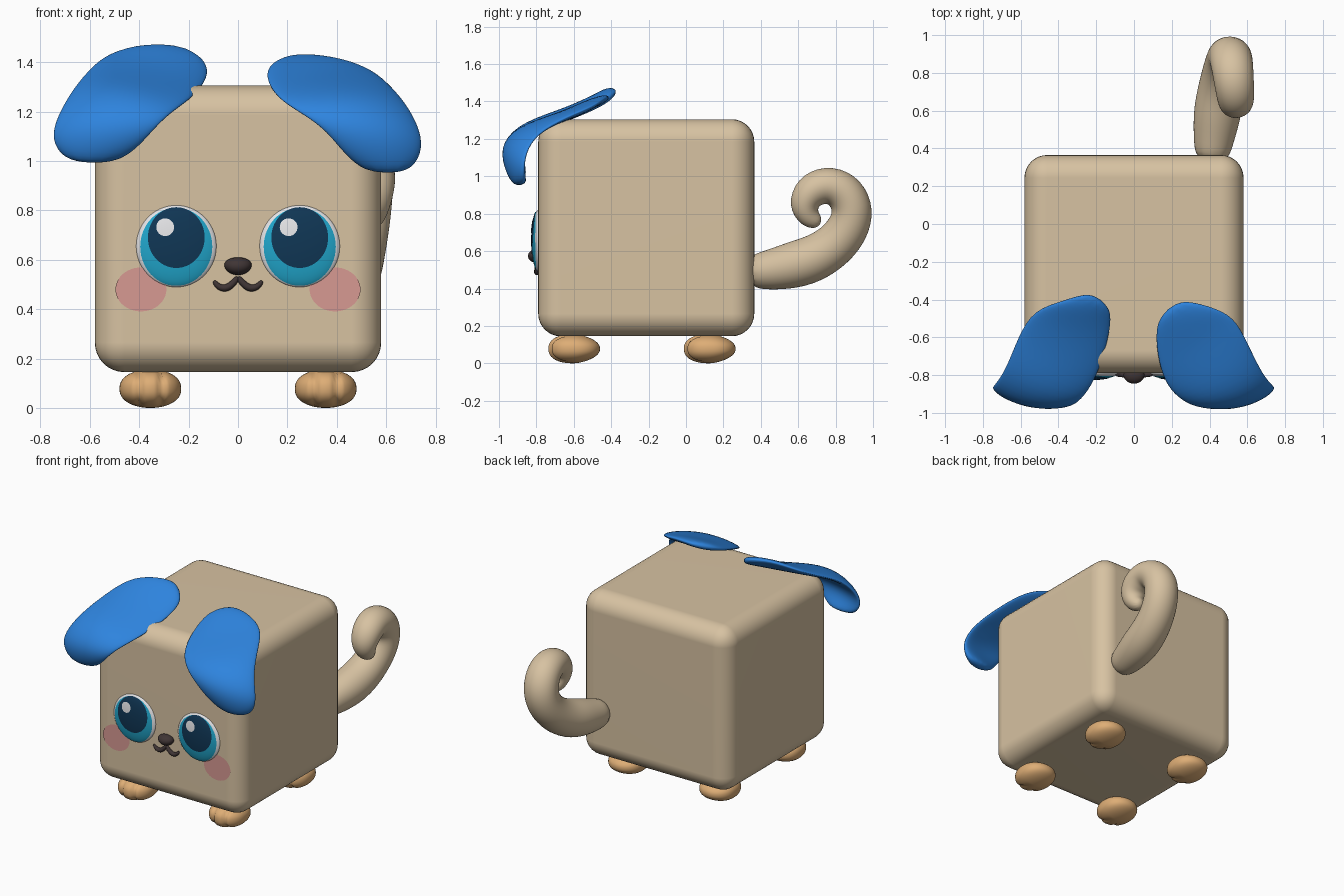
import bpy, bmesh, math
from mathutils import Vector

if "Cube" in bpy.data.objects:
    bpy.data.objects.remove(bpy.data.objects["Cube"])


def mat(name, r, g, b):
    m = bpy.data.materials.new(name)
    m.diffuse_color = (r, g, b, 1)
    m.use_nodes = True
    m.node_tree.nodes["Principled BSDF"].inputs["Base Color"].default_value = m.diffuse_color
    return m


TAN = mat("tan fur", .68, .54, .36)
BLUE = mat("blue ear", .027, .23, .73)
PAW = mat("orange paw", .73, .42, .18)
DARK = mat("dark brown", .05, .035, .035)
NAVY = mat("navy pupil", .005, .037, .09)
CYAN = mat("cyan iris", .015, .38, .60)
WHITE = mat("white", .85, .85, .87)
PINK = mat("pink blush", .68, .32, .29)


def finish(name, bm, material, subsurf=0):
    bmesh.ops.recalc_face_normals(bm, faces=bm.faces[:])
    me = bpy.data.meshes.new(name)
    bm.to_mesh(me)
    bm.free()
    me.materials.append(material)
    for p in me.polygons:
        p.use_smooth = True
    ob = bpy.data.objects.new(name, me)
    bpy.context.collection.objects.link(ob)
    if subsurf:
        s = ob.modifiers.new("smooth", 'SUBSURF')
        s.levels = s.render_levels = subsurf
    return ob


def loft(name, rings, material):
    """Skin a list of closed rings, cap both ends and smooth."""
    bm = bmesh.new()
    rows = [[bm.verts.new(p) for p in ring] for ring in rings]
    n = len(rows[0])
    for a, b in zip(rows, rows[1:]):
        for i in range(n):
            bm.faces.new((a[i], a[(i + 1) % n], b[(i + 1) % n], b[i]))
    bm.faces.new(rows[0])
    bm.faces.new(rows[-1])
    return finish(name, bm, material, 2)


def ring(c, u, v, n=12):
    return [c + u * math.cos(2 * math.pi * i / n) + v * math.sin(2 * math.pi * i / n)
            for i in range(n)]


def tangent(pts, i):
    return (pts[min(i + 1, len(pts) - 1)] - pts[max(i - 1, 0)]).normalized()


def tube(name, path, side, material):
    """Tapered tube through (x, y, z, radius) points."""
    pts = [Vector(p[:3]) for p in path]
    rings = []
    for i, p in enumerate(path):
        t = tangent(pts, i)
        n = t.cross(Vector(side)).normalized()
        rings.append(ring(pts[i], n * p[3] * 1.04, n.cross(t) * p[3] * 1.04))
    return loft(name, rings, material)


# Body: rounded box
bm = bmesh.new()
bmesh.ops.create_cube(bm, size=1)
for v in bm.verts:
    v.co = (v.co.x * 1.16, v.co.y * 1.155 - .2125, v.co.z * 1.16 + .725)
bmesh.ops.bevel(bm, geom=bm.edges[:], offset=.12, segments=8, profile=.5, affect='EDGES')
body = finish("body", bm, TAN)
w = body.modifiers.new("normals", 'WEIGHTED_NORMAL')
w.keep_sharp = True


# Ears: inner and outer edge points, from the root to the hanging tip
def ear(name, edges, sign):
    A = [Vector(e[:3]) for e in edges]
    B = [Vector(e[3:]) for e in edges]
    mid = [(a + b) / 2 for a, b in zip(A, B)]
    bulge = (0, 0, 0, .01, .035, .04, .02, 0)
    rings = []
    for i, c in enumerate(mid):
        half = (B[i] - A[i]) / 2
        n = tangent(mid, i).cross(half).normalized()
        th = .026 + .002 * i
        r = ring(c, half * 1.05, n * th)
        k = len(r)
        rings.append([p + n * bulge[i] * math.sin(2 * math.pi * j / k) ** 2
                      for j, p in enumerate(r)])
    loft(name, [[Vector((p.x * sign, p.y, p.z)) for p in r] for r in rings], BLUE)


ear("right_ear", [
    (.125, -.50, 1.39, .23, -.395, 1.43),
    (.115, -.62, 1.34, .40, -.435, 1.42),
    (.14, -.77, 1.285, .53, -.49, 1.375),
    (.19, -.88, 1.235, .60, -.63, 1.32),
    (.28, -.95, 1.18, .68, -.80, 1.23),
    (.36, -.965, 1.12, .74, -.86, 1.12),
    (.43, -.94, 1.03, .745, -.87, 1.03),
    (.52, -.89, .95, .69, -.87, .95)], 1)
ear("left_ear", [
    (.13, -.44, 1.40, .22, -.355, 1.46),
    (.12, -.52, 1.35, .38, -.41, 1.475),
    (.155, -.68, 1.29, .53, -.455, 1.435),
    (.21, -.83, 1.24, .61, -.59, 1.36),
    (.28, -.93, 1.19, .68, -.78, 1.27),
    (.34, -.965, 1.13, .745, -.86, 1.15),
    (.41, -.94, 1.05, .75, -.87, 1.07),
    (.50, -.89, .99, .69, -.87, .995)], -1)

# Curled tail
tube("tail", [
    (.41, .33, .49, .085), (.42, .43, .495, .105), (.44, .58, .525, .128),
    (.46, .70, .565, .125), (.48, .81, .64, .118), (.50, .88, .74, .115),
    (.51, .893, .84, .115), (.52, .84, .93, .112), (.53, .745, .96, .105),
    (.54, .66, .92, .10), (.54, .625, .84, .085), (.54, .66, .77, .06),
    (.54, .72, .745, .03)], (1, 0, 0), TAN)

# Paws: squashed balls with two grooves between the toes
for side, x in (("left", -.355), ("right", .355)):
    for end, y in (("front", -.598), ("back", .127)):
        bm = bmesh.new()
        bmesh.ops.create_uvsphere(bm, u_segments=56, v_segments=24, radius=1)
        for v in bm.verts:
            p = v.co.copy()
            front = max(0, -p.y)
            g = sum(math.exp(-((p.x - s) / .1) ** 2) for s in (-.36, .36))
            pinch = 1 - .13 * g * min(1, front * 1.6)
            py = math.copysign(abs(p.y) ** .85, p.y) * pinch
            pz = math.copysign(abs(p.z) ** .85, p.z) * pinch * (1 - .25 * max(0, p.y))
            v.co = (x + p.x * .125, y + py * .138, .078 + pz * .078)
        finish(f"{end}_{side}_paw", bm, PAW)


# Face details: thin discs laid over a surface given by a depth function
def disc(name, cx, cz, rx, rz, depth, material, rings=14, seg=56):
    bm = bmesh.new()
    centre = bm.verts.new((cx, depth(cx, cz), cz))
    prev = None
    for k in range(1, rings + 1):
        f = math.sin(k / rings * math.pi / 2)
        row = []
        for i in range(seg):
            a = 2 * math.pi * i / seg
            x, z = cx + rx * f * math.cos(a), cz + rz * f * math.sin(a)
            row.append(bm.verts.new((x, depth(x, z), z)))
        for i in range(seg):
            j = (i + 1) % seg
            if prev:
                bm.faces.new((prev[i], prev[j], row[j], row[i]))
            else:
                bm.faces.new((centre, row[j], row[i]))
        prev = row
    ob = finish(name, bm, material)
    # make the sheet face forward
    if sum(p.normal.y for p in ob.data.polygons) > 0:
        ob.data.flip_normals()


for side, s in (("left", -1), ("right", 1)):
    ex, ez = .25 * s, .655

    def dome(layer):
        def depth(x, z):
            d = ((x - ex) / .163) ** 2 + ((z - ez) / .166) ** 2
            return -.788 - .035 * math.sqrt(max(0, 1 - d)) - .0025 * layer
        return depth

    disc(f"{side}_eye_white", ex, ez, .163, .166, dome(0), WHITE)
    disc(f"{side}_iris", ex, ez - .002, .146, .158, dome(1), CYAN)
    disc(f"{side}_pupil", ex, .69, .115, .123, dome(2), NAVY)
    disc(f"{side}_eye_glint", ex - .045, .732, .036, .036, dome(3), WHITE, 5, 32)
    disc(f"{side}_blush", .393 * s, .48, .103, .089, lambda x, z: -.793, PINK, 3, 48)
    # Half of the smile
    tube(f"{side}_mouth", [(0, -.797, .532, .010), (.018 * s, -.797, .505, .014),
                           (.045 * s, -.797, .484, .016), (.072 * s, -.797, .486, .014),
                           (.09 * s, -.797, .502, .011), (.098 * s, -.797, .516, .006)],
         (0, 1, 0), DARK)

# Nose
bm = bmesh.new()
bmesh.ops.create_uvsphere(bm, u_segments=32, v_segments=16, radius=1)
for v in bm.verts:
    wide = 1 + .12 * v.co.z
    v.co = (v.co.x * .055 * wide, -.80 + v.co.y * .045, .574 + v.co.z * .036)
finish("nose", bm, DARK)
